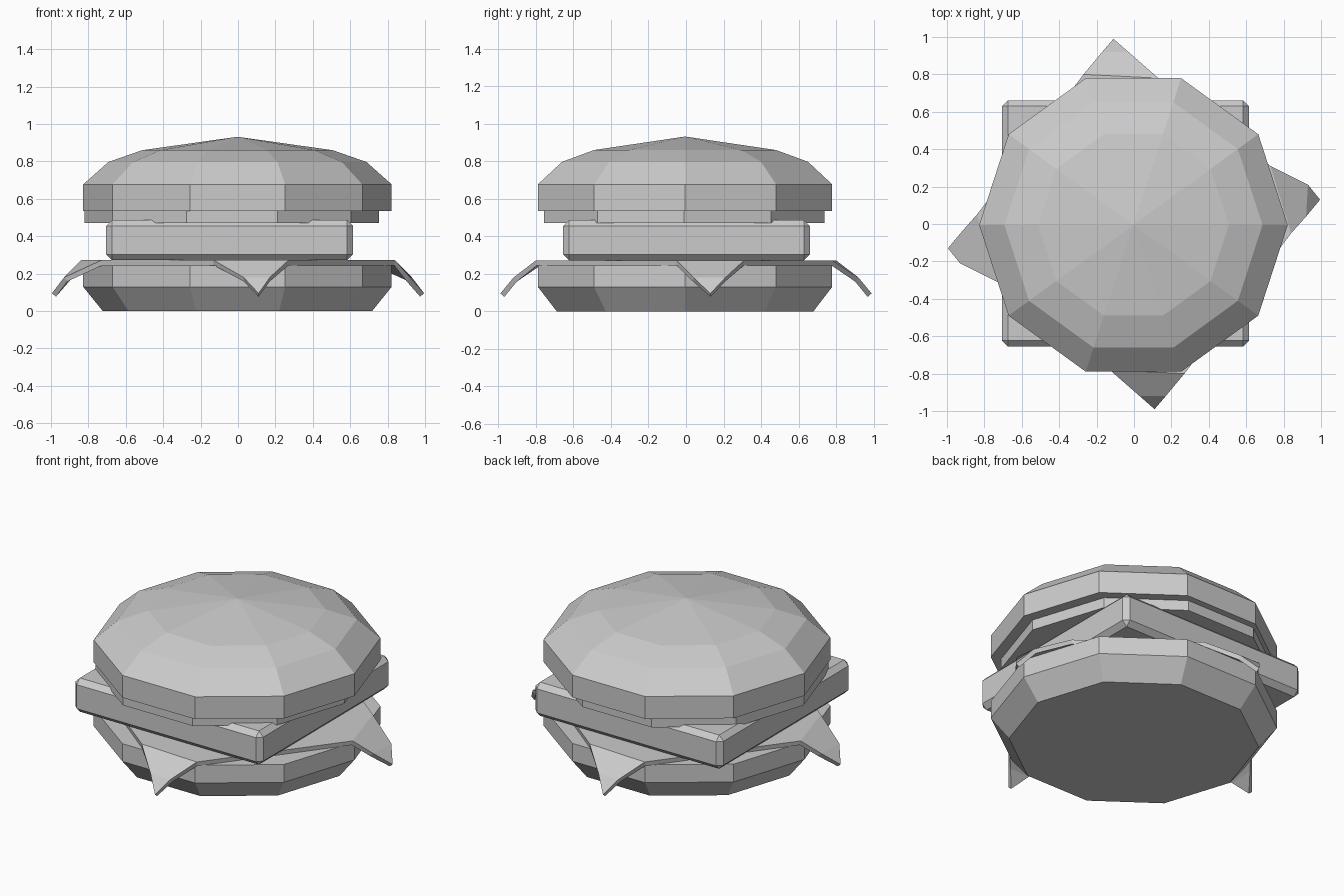
import bpy, bmesh
from math import cos, sin, pi

if "Cube" in bpy.data.objects:
    bpy.data.objects.remove(bpy.data.objects["Cube"])

SIDES = 10


def make_object(name, verts, faces):
    mesh = bpy.data.meshes.new(name)
    mesh.from_pydata(verts, [], faces)
    bm = bmesh.new()
    bm.from_mesh(mesh)
    bmesh.ops.recalc_face_normals(bm, faces=bm.faces)
    bm.to_mesh(mesh)
    bm.free()
    obj = bpy.data.objects.new(name, mesh)
    bpy.context.collection.objects.link(obj)
    return obj


def lathe(name, profile, centre, apex=None):
    """Ten-sided stack of (radius, z) rings, closed flat or with a centre point."""
    verts = [(centre[0] + r * cos(2 * pi * i / SIDES),
              centre[1] + r * sin(2 * pi * i / SIDES), z)
             for r, z in profile for i in range(SIDES)]
    faces = [tuple(range(SIDES))]
    for k in range(len(profile) - 1):
        for i in range(SIDES):
            a, b = k * SIDES + i, k * SIDES + (i + 1) % SIDES
            faces.append((a, b, b + SIDES, a + SIDES))
    last = (len(profile) - 1) * SIDES
    if apex is None:
        faces.append(tuple(range(last, last + SIDES)))
    else:
        verts.append((centre[0], centre[1], apex))
        faces += [(last + i, last + (i + 1) % SIDES, len(verts) - 1)
                  for i in range(SIDES)]
    return make_object(name, verts, faces)


# Buns and tomato slice
lathe("bottom_bun", [(0.72, 0), (0.825, 0.13), (0.825, 0.243)], (-0.003, -0.005))
lathe("tomato", [(0.787, 0.47), (0.787, 0.536)], (-0.033, -0.01))
lathe("top_bun", [(0.825, 0.535), (0.825, 0.677), (0.69, 0.797), (0.51, 0.86)],
      (-0.003, -0.005), apex=0.932)

# Square patty with chamfered edges
bpy.ops.mesh.primitive_cube_add(size=1, location=(-0.045, 0.003, 0.379))
patty = bpy.context.object
patty.name = "patty"
patty.scale = (1.32, 1.316, 0.214)
bpy.ops.object.transform_apply(location=False, rotation=False, scale=True)
bevel = patty.modifiers.new("chamfer", 'BEVEL')
bevel.width = 0.031
bevel.segments = 1

# Cheese slice: flat middle, four corners folded down in two steps
# each corner: fold start, mid start, tip, mid end, fold end
front = [(-0.13, -0.78), (0.03, -0.92), (0.11, -0.99), (0.17, -0.92), (0.27, -0.80)]
right = [(0.84, -0.05), (0.92, 0.04), (0.995, 0.13), (0.93, 0.21), (0.73, 0.31)]
corners = [front, right] + [[(-x, -y) for x, y in c] for c in (front, right)]
heights = (0.272, 0.18, 0.095, 0.18, 0.272)
verts, faces, middle = [], [], []
for corner in corners:
    n = len(verts)
    verts += [(x, y, z) for (x, y), z in zip(corner, heights)]
    faces += [(n, n + 1, n + 3, n + 4), (n + 1, n + 2, n + 3)]
    middle += [n, n + 4]
faces.append(tuple(middle))
cheese = make_object("cheese", verts, faces)
if cheese.data.polygons[-1].normal.z < 0:
    cheese.data.flip_normals()
solid = cheese.modifiers.new("thickness", 'SOLIDIFY')
solid.thickness = 0.028
solid.offset = -1
